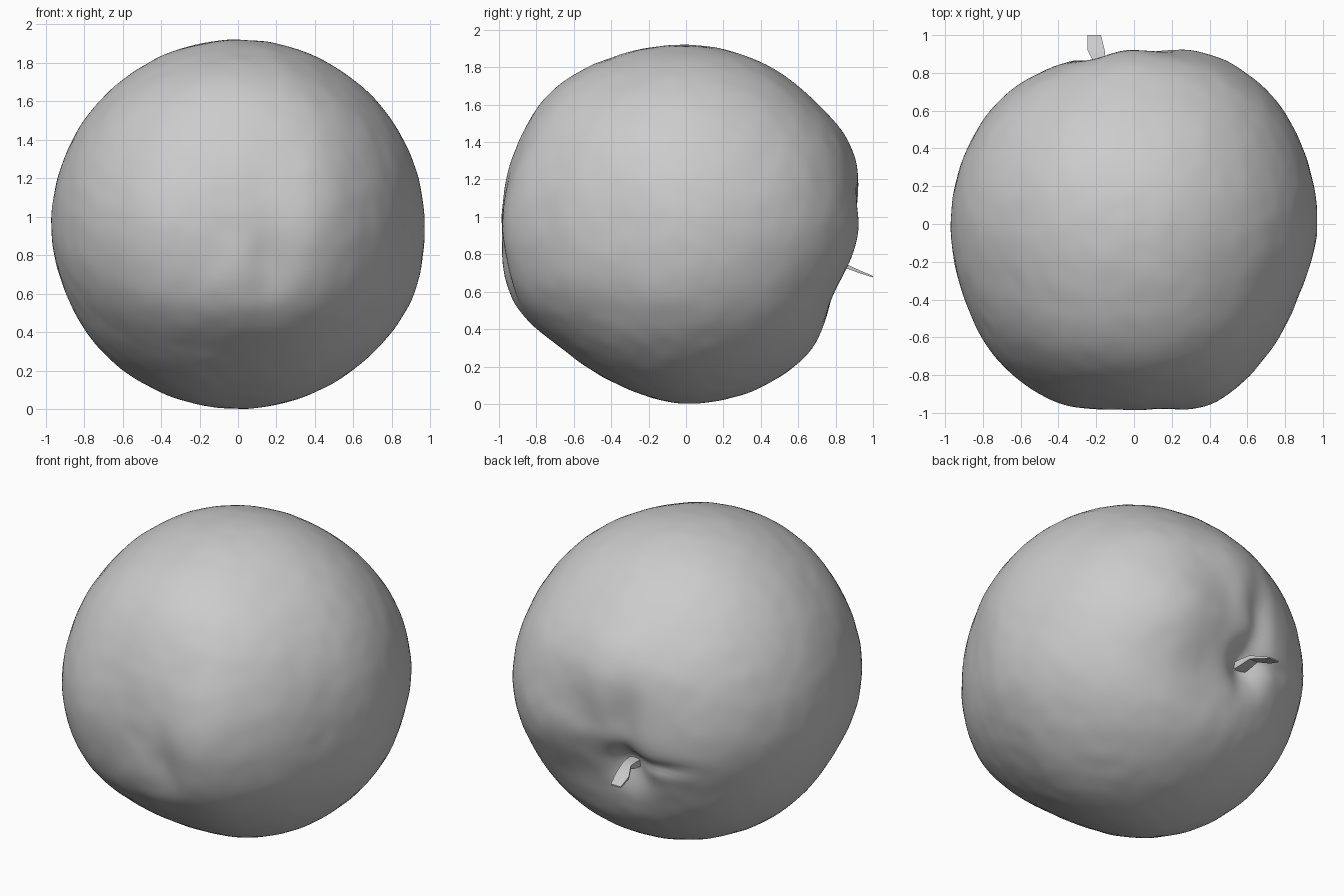
import bpy
import bmesh
import math
from mathutils import Vector, noise

cube = bpy.data.objects.get("Cube")
if cube:
    bpy.data.objects.remove(cube, do_unlink=True)


def make_material(name, colour):
    material = bpy.data.materials.new(name)
    material.use_nodes = True
    material.diffuse_color = colour
    shader = next(n for n in material.node_tree.nodes if n.type == "BSDF_PRINCIPLED")
    shader.inputs["Base Color"].default_value = colour
    return material


def make_object(name, mesh_builder, material, angle):
    mesh = bpy.data.meshes.new(name)
    mesh_builder.to_mesh(mesh)
    mesh_builder.free()
    mesh.materials.append(material)
    obj = bpy.data.objects.new(name, mesh)
    bpy.context.collection.objects.link(obj)
    bpy.ops.object.select_all(action="DESELECT")
    obj.select_set(True)
    bpy.context.view_layer.objects.active = obj
    bpy.ops.object.shade_smooth_by_angle(angle=math.radians(angle))
    return obj


def sample(radii, u, v):
    """Smooth periodic interpolation of evenly spaced outline radii."""
    count = len(radii)
    position = (math.atan2(v, u) / math.tau) % 1.0 * count
    i = int(position)
    t = position - i
    a, b, c, d = (radii[(i + k) % count] for k in (-1, 0, 1, 2))
    return b + t / 2 * (c - a + t * (2 * a - 5 * b + 4 * c - d + t * (3 * (b - c) + d - a)))


# Outline radii of the fruit in the three main planes, every 22.5 degrees
PLAN = [.97, .98, 1, .985, .91, .93, .965, .97, .97, .98, 1.02, 1.03, .98, 1.04, .99, .95]
FRONT = [.97, .97, .97, .97, .97, .97, .97, .97, .97, .96, .96, .95, .95, .95, .96, .98]
SIDE = [.9, .98, .96, .965, .97, .985, 1.02, 1, .99, 1.01, .93, .92, .945, .95, .94, .86]
CENTRE = Vector((0, 0, .95))

# Hollows: end of fruit (sign of y), x, z, half width, half height, depth
HOLLOWS = [
    (1, -.17, .72, .12, .13, .1),     # stem pit
    (1, -.2, 1.0, .08, .2, .03),      # groove above the pit
    (1, -.36, .76, .16, .04, .025),   # crease beside the pit
    (-1, .16, .75, .09, .2, .025),    # blossom end crease
]


def fruit_point(direction):
    x, y, z = direction
    weights = [1 / (c * c + .01) for c in (z, y, x)]
    radii = [sample(PLAN, x, y), sample(FRONT, x, z), sample(SIDE, y, z)]
    radius = sum(w * r for w, r in zip(weights, radii)) / sum(weights)
    point = CENTRE + direction * radius
    for end, px, pz, width, height, depth in HOLLOWS:
        if y * end > 0:
            falloff = ((point.x - px) / width) ** 2 + ((point.z - pz) / height) ** 2
            radius -= depth * math.exp(-falloff)
    radius += .003 * noise.noise(direction * 9)
    return CENTRE + direction * radius


skin = make_material("pale grey", (.6, .6, .6, 1))

# Fruit body
bm = bmesh.new()
bmesh.ops.create_icosphere(bm, subdivisions=6, radius=1)
for vert in bm.verts:
    vert.co = fruit_point(vert.co.normalized())
make_object("fruit_body", bm, skin, 60)

# Stem: flat bent blade, each station is centre, half width, half thickness
STATIONS = [
    ((-.16, .66, .72), .04, .025),
    ((-.17, .79, .73), .035, .02),
    ((-.18, .85, .74), .03, .012),
    ((-.2, .92, .71), .045, .008),
    ((-.21, 1, .68), .035, .004),
]
bm = bmesh.new()
rings = []
for centre, width, thickness in STATIONS:
    corners = [(-width, -thickness), (width, -thickness), (width, thickness), (-width, thickness)]
    rings.append([bm.verts.new(Vector(centre) + Vector((dx, 0, dz))) for dx, dz in corners])
for near, far in zip(rings, rings[1:]):
    for k in range(4):
        n = (k + 1) % 4
        bm.faces.new((near[k], near[n], far[n], far[k]))
bm.faces.new(rings[0])
bm.faces.new(rings[-1])
bmesh.ops.recalc_face_normals(bm, faces=bm.faces)
make_object("stem", bm, skin, 30)
